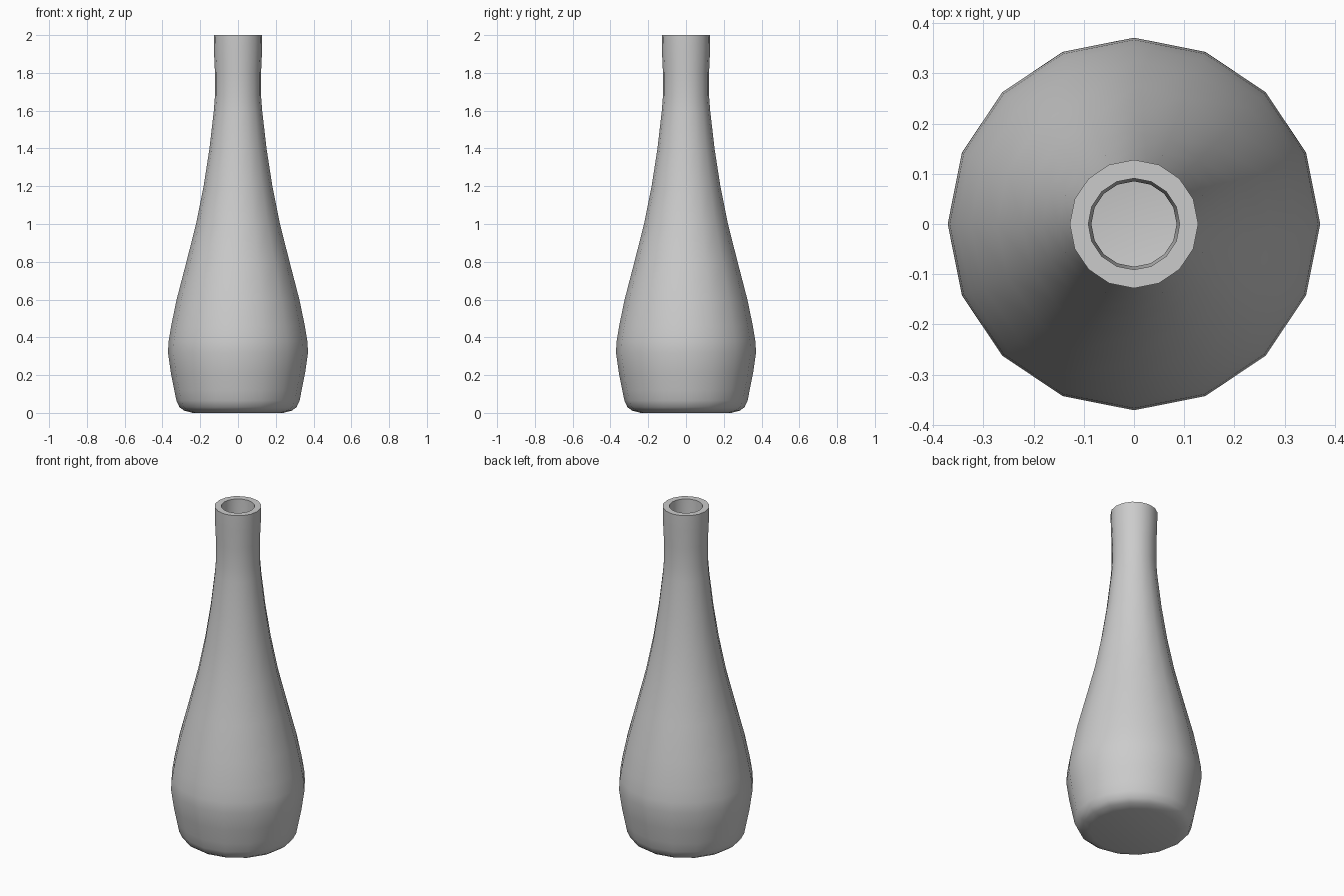
import bpy, bmesh, math

if "Cube" in bpy.data.objects:
    bpy.data.objects.remove(bpy.data.objects["Cube"])

SIDES = 16
WALL = 0.037

# Outer profile (radius, height) from base to lip
outer = [(0.24, 0.0), (0.285, 0.012), (0.31, 0.03), (0.326, 0.065),
         (0.337, 0.12), (0.355, 0.21), (0.371, 0.32), (0.367, 0.38),
         (0.354, 0.46), (0.325, 0.60), (0.273, 0.80), (0.222, 1.0),
         (0.182, 1.2), (0.151, 1.4), (0.128, 1.6), (0.122, 1.68),
         (0.122, 1.8), (0.127, 1.91), (0.128, 2.0)]
# Inner wall follows the outer one, back down to a flat floor
inner = [(r - WALL, z) for r, z in reversed(outer) if z > 0.06]
inner.append((0.24, WALL))

bm = bmesh.new()
rings = []
for r, z in outer + inner:
    rings.append([bm.verts.new((r * math.cos(2 * math.pi * i / SIDES),
                                r * math.sin(2 * math.pi * i / SIDES), z))
                  for i in range(SIDES)])
for a, b in zip(rings, rings[1:]):
    for i in range(SIDES):
        j = (i + 1) % SIDES
        bm.faces.new((a[i], a[j], b[j], b[i]))
# Base and inside floor
bm.faces.new(list(reversed(rings[0])))
bm.faces.new(rings[-1])
bmesh.ops.recalc_face_normals(bm, faces=bm.faces)

mesh = bpy.data.meshes.new("bottle_vase")
bm.to_mesh(mesh)
bm.free()
vase = bpy.data.objects.new("bottle_vase", mesh)
bpy.context.collection.objects.link(vase)
bpy.context.view_layer.objects.active = vase
vase.select_set(True)
bpy.ops.object.shade_smooth_by_angle(angle=math.radians(40))
